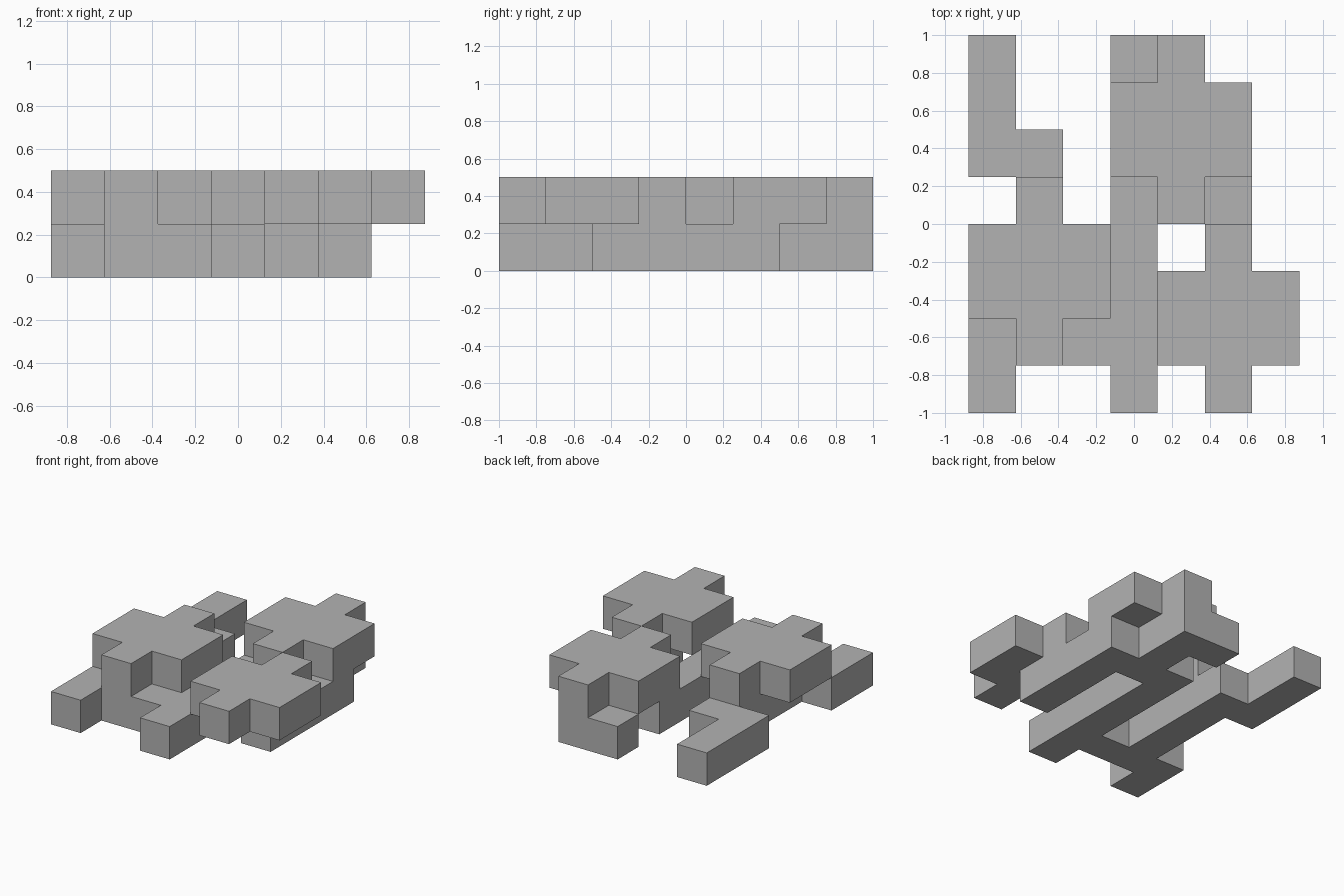
import bpy
import bmesh
from mathutils import Vector

cube = bpy.data.objects.get("Cube")
if cube:
    bpy.data.objects.remove(cube, do_unlink=True)

CELL = 0.25
ORIGIN = Vector((-0.875, -1.0, 0.0))

grey = bpy.data.materials.new("plain grey")
grey.use_nodes = True
colour = (0.45, 0.45, 0.45, 1.0)
grey.diffuse_color = colour
grey.node_tree.nodes["Principled BSDF"].inputs["Base Color"].default_value = colour

cells = set()


def bar(cols, rows, layer):
    """Fill a rectangular run of blocks, both ends included."""
    for i in range(cols[0], cols[1] + 1):
        for j in range(rows[0], rows[1] + 1):
            cells.add((i, j, layer))


def cross_plate(col, row):
    """Raised plate, three by two blocks with a stub at front and back."""
    bar((col, col + 2), (row, row + 1), 1)
    bar((col + 1, col + 1), (row - 1, row + 2), 1)


# Base layer: three long rails
bar((1, 1), (1, 5), 0)
bar((3, 3), (0, 5), 0)
bar((5, 5), (2, 5), 0)
# Cross ties
bar((0, 3), (1, 1), 0)
bar((3, 5), (5, 5), 0)
# Front foot and back arms
bar((0, 0), (0, 1), 0)
bar((0, 0), (5, 7), 0)
bar((4, 4), (5, 7), 0)
bar((3, 4), (7, 7), 0)

# Top layer: three identical plates
for col, row in ((0, 2), (3, 5), (4, 1)):
    cross_plate(col, row)

# Skin only the exposed block sides into one clean shell
bm = bmesh.new()
corners = {}


def corner(p):
    key = tuple(round(v) for v in p)
    if key not in corners:
        corners[key] = bm.verts.new(ORIGIN + Vector(key) * CELL)
    return corners[key]


for cell in sorted(cells):
    for axis in range(3):
        for side in (-1, 1):
            n = Vector((0, 0, 0))
            n[axis] = side
            if tuple(round(c + d) for c, d in zip(cell, n)) in cells:
                continue
            u = Vector((0, 0, 0))
            u[(axis + 1) % 3] = 1
            v = n.cross(u)
            centre = Vector(cell) + Vector((0.5, 0.5, 0.5)) + n / 2
            bm.faces.new([corner(centre + (a * u + b * v) / 2)
                          for a, b in ((-1, -1), (1, -1), (1, 1), (-1, 1))])

bmesh.ops.dissolve_limit(bm, angle_limit=0.01, verts=bm.verts[:], edges=bm.edges[:])
mesh = bpy.data.meshes.new("stepped_blocks")
bm.to_mesh(mesh)
bm.free()
mesh.materials.append(grey)
blocks = bpy.data.objects.new("stepped_blocks", mesh)
bpy.context.collection.objects.link(blocks)
